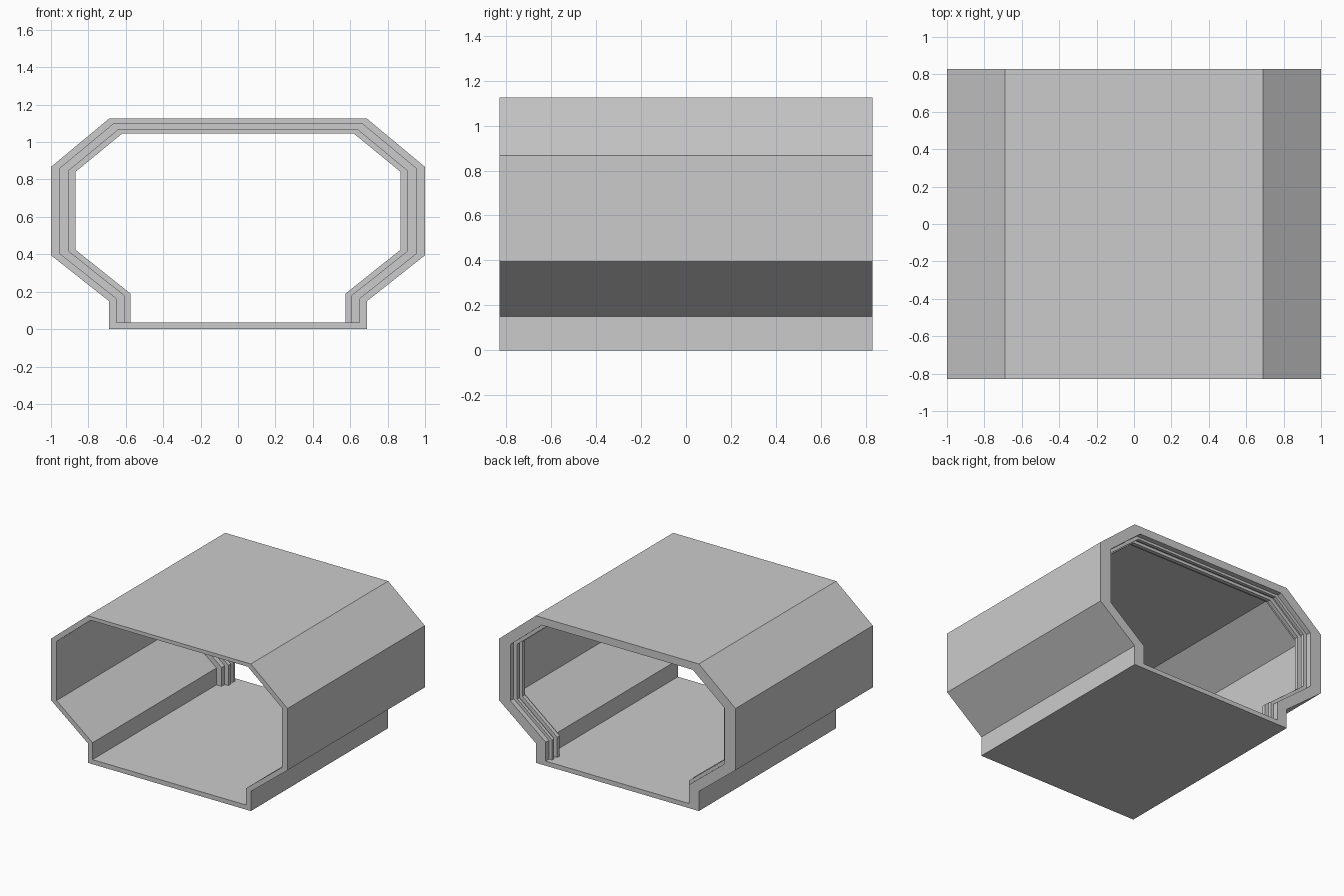
import bpy, bmesh

if "Cube" in bpy.data.objects:
    bpy.data.objects.remove(bpy.data.objects["Cube"])

L = 0.83        # half length along y
FLOOR = 0.035   # floor thickness

# Right half of the silhouette: outermost and innermost (x, z), floor to roof
OUTER = [(0.69, 0.0), (0.69, 0.15), (1.0, 0.395), (1.0, 0.867), (0.69, 1.125)]
INNER = [(0.575, FLOOR), (0.575, 0.19), (0.87, 0.425), (0.87, 0.84), (0.62, 1.045)]


def contour(t):
    """Mirrored contour, t=0 is the outer skin and t=1 the innermost edge."""
    half = []
    for i, ((ax, az), (bx, bz)) in enumerate(zip(OUTER, INNER)):
        z = az + (bz - az) * t
        if i == 0 and t > 0:
            z = FLOOR
        half.append((ax + (bx - ax) * t, z))
    return half + [(-x, z) for x, z in reversed(half)]


def sweep(name, section, closed):
    """Carry a closed (t, y) section around the contour."""
    bm = bmesh.new()
    loops = [[bm.verts.new((x, y, z)) for x, z in contour(t)] for t, y in section]
    n, m = len(loops[0]), len(loops)
    for j in range(m):
        a, b = loops[j], loops[(j + 1) % m]
        for i in range(n if closed else n - 1):
            k = (i + 1) % n
            bm.faces.new((a[i], a[k], b[k], b[i]))
    if not closed:
        bm.faces.new([lp[0] for lp in loops])
        bm.faces.new([lp[-1] for lp in reversed(loops)])
    bmesh.ops.recalc_face_normals(bm, faces=bm.faces[:])
    mesh = bpy.data.meshes.new(name)
    bm.to_mesh(mesh)
    bm.free()
    obj = bpy.data.objects.new(name, mesh)
    bpy.context.collection.objects.link(obj)
    return obj


# Hollow outer shell with floor
sweep("outer_shell", [(0, -L), (0, L), (0.35, L), (0.35, -L)], True)

# Stepped, grooved door frame inside the back end, open along the floor
sweep("rear_door_frame", [
    (0.35, L), (0.73, L), (0.73, 0.79), (0.96, 0.79), (0.96, 0.765),
    (0.73, 0.765), (0.73, 0.735), (1.0, 0.735), (1.0, 0.705),
    (0.73, 0.705), (0.73, 0.668), (0.35, 0.668)], False)
